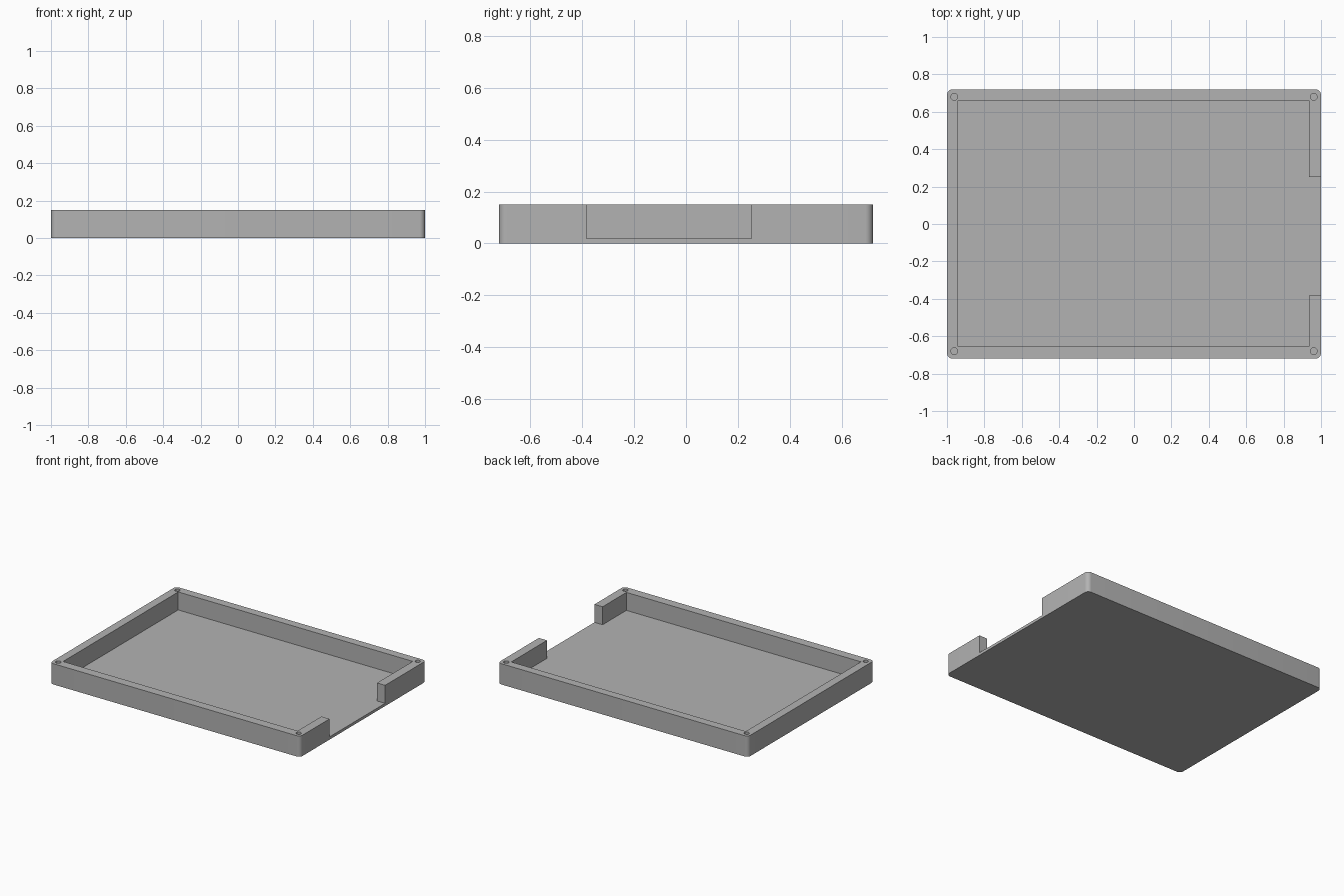
import bpy
import math

if "Cube" in bpy.data.objects:
    bpy.data.objects.remove(bpy.data.objects["Cube"])

HEIGHT, FLOOR = 0.15, 0.02

grey = bpy.data.materials.new("plain grey")
grey.use_nodes = True
grey.diffuse_color = (0.45, 0.45, 0.45, 1)
grey.node_tree.nodes["Principled BSDF"].inputs["Base Color"].default_value = (0.45, 0.45, 0.45, 1)


def box(name, low, high):
    """Box spanning two opposite corners."""
    bpy.ops.mesh.primitive_cube_add(size=1, location=[(a + b) / 2 for a, b in zip(low, high)])
    obj = bpy.context.object
    obj.name = name
    obj.scale = [b - a for a, b in zip(low, high)]
    bpy.ops.object.transform_apply(location=True, rotation=False, scale=True)
    obj.data.materials.append(grey)
    return obj


def cut(target, cutter):
    """Subtract the cutter from the target and discard it."""
    mod = target.modifiers.new("cut", "BOOLEAN")
    mod.operation, mod.solver, mod.object = "DIFFERENCE", "EXACT", cutter
    bpy.context.view_layer.objects.active = target
    bpy.ops.object.modifier_apply(modifier=mod.name)
    bpy.data.objects.remove(cutter)


# Tray body with rounded upright corners
tray = box("tray", (-1, -0.72, 0), (1, 0.72, HEIGHT))
weights = tray.data.attributes.new("bevel_weight_edge", "FLOAT", "EDGE")
for edge in tray.data.edges:
    a, b = (tray.data.vertices[i].co for i in edge.vertices)
    weights.data[edge.index].value = 1.0 if abs(a.z - b.z) > 0.1 else 0.0
bevel = tray.modifiers.new("round corners", "BEVEL")
bevel.limit_method, bevel.width, bevel.segments = "WEIGHT", 0.03, 8
bpy.ops.object.modifier_apply(modifier=bevel.name)

# Inner recess and the opening in the left wall
cut(tray, box("recess_cutter", (-0.94, -0.655, FLOOR), (0.935, 0.66, 0.3)))
cut(tray, box("opening_cutter", (0.9, -0.383, FLOOR), (1.1, 0.252, 0.3)))

# Screw holes in the four corners
for x in (-0.961, 0.961):
    for y in (-0.68, 0.68):
        bpy.ops.mesh.primitive_cylinder_add(vertices=24, radius=0.018, depth=0.2, location=(x, y, FLOOR + 0.1))
        hole = bpy.context.object
        hole.data.materials.append(grey)
        cut(tray, hole)

bpy.ops.object.select_all(action="DESELECT")
tray.select_set(True)
bpy.context.view_layer.objects.active = tray
bpy.ops.object.shade_smooth_by_angle(angle=math.radians(30))
